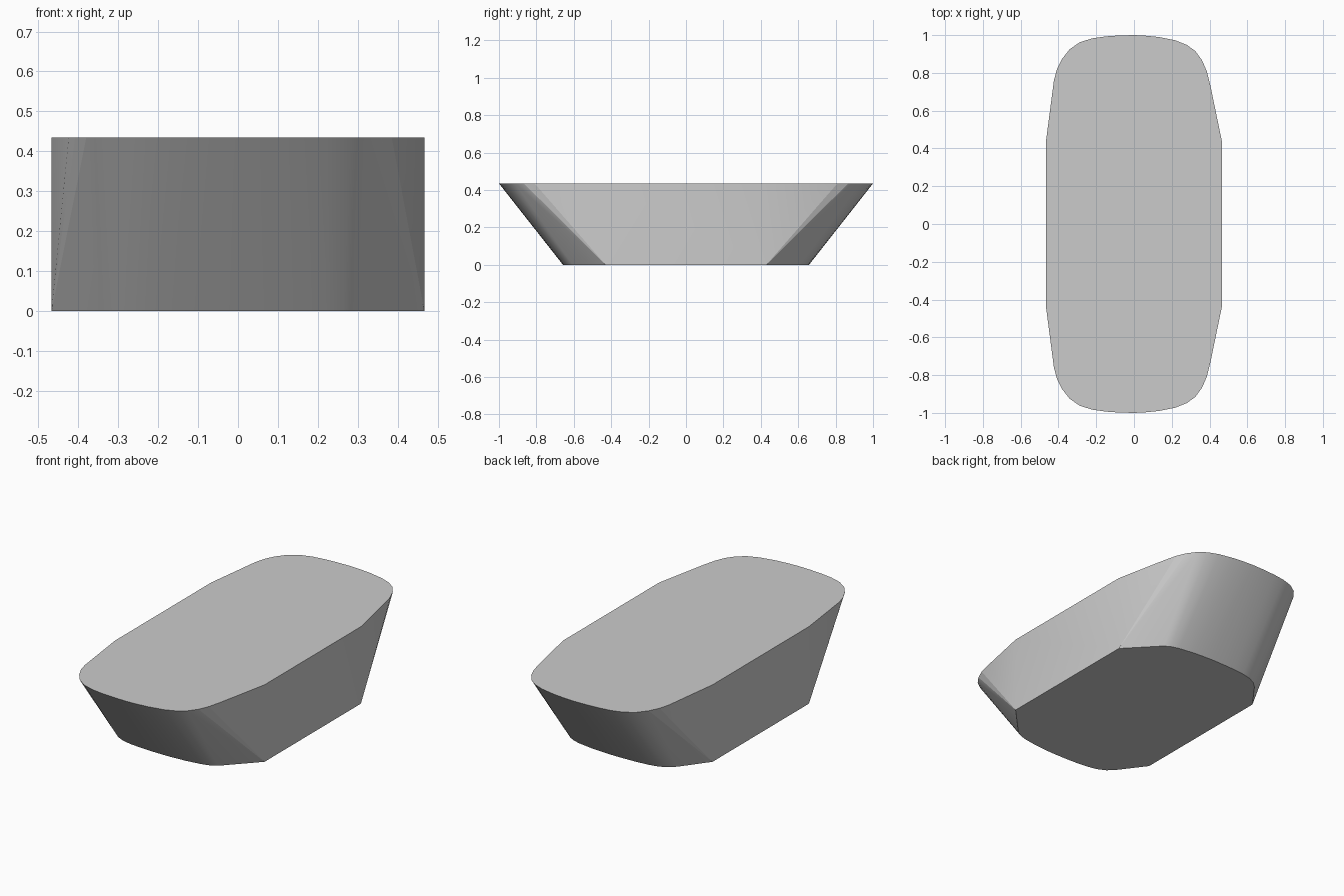
import bpy, bmesh, math

if "Cube" in bpy.data.objects:
    bpy.data.objects.remove(bpy.data.objects["Cube"])

HEIGHT = 0.435

# Back half of each outline, from the right side round to the left
top_half = [(0.467, 0.43), (0.405, 0.73), (0.385, 0.81), (0.36, 0.867), (0.325, 0.915),
            (0.28, 0.948), (0.22, 0.972), (0.13, 0.99), (0.06, 0.997), (0, 1.0),
            (-0.08, 0.998), (-0.15, 0.993), (-0.22, 0.983), (-0.285, 0.963), (-0.34, 0.926),
            (-0.38, 0.875), (-0.408, 0.82), (-0.424, 0.76), (-0.467, 0.43)]
bottom_half = [(0.467, 0.43), (0.30, 0.605), (0.265, 0.625), (0.22, 0.638), (0.13, 0.651),
               (0.06, 0.656), (0, 0.658), (-0.08, 0.657), (-0.15, 0.654), (-0.22, 0.647),
               (-0.275, 0.635), (-0.32, 0.613), (-0.355, 0.58), (-0.467, 0.43)]

bm = bmesh.new()


def add_outline(half, z):
    """Half outline plus its mirror image across y."""
    for x, y in half:
        for side in (1, -1):
            bm.verts.new((x, y * side, z))


# Flared tub body: skin stretched between the two convex outlines
add_outline(bottom_half, 0)
add_outline(top_half, HEIGHT)
hull = bmesh.ops.convex_hull(bm, input=bm.verts[:])
bmesh.ops.delete(bm, geom=[v for v in bm.verts if not v.link_faces], context='VERTS')

# Merge the flat top, bottom and long sides into single faces
bmesh.ops.dissolve_limit(bm, angle_limit=math.radians(0.5), verts=bm.verts[:], edges=bm.edges[:])
bmesh.ops.recalc_face_normals(bm, faces=bm.faces[:])

mesh = bpy.data.meshes.new("flared_body")
bm.to_mesh(mesh)
bm.free()
body = bpy.data.objects.new("flared_body", mesh)
bpy.context.collection.objects.link(body)

# Soft rounded ends, crisp rims
bpy.context.view_layer.objects.active = body
body.select_set(True)
bpy.ops.object.shade_smooth_by_angle(angle=math.radians(12))
